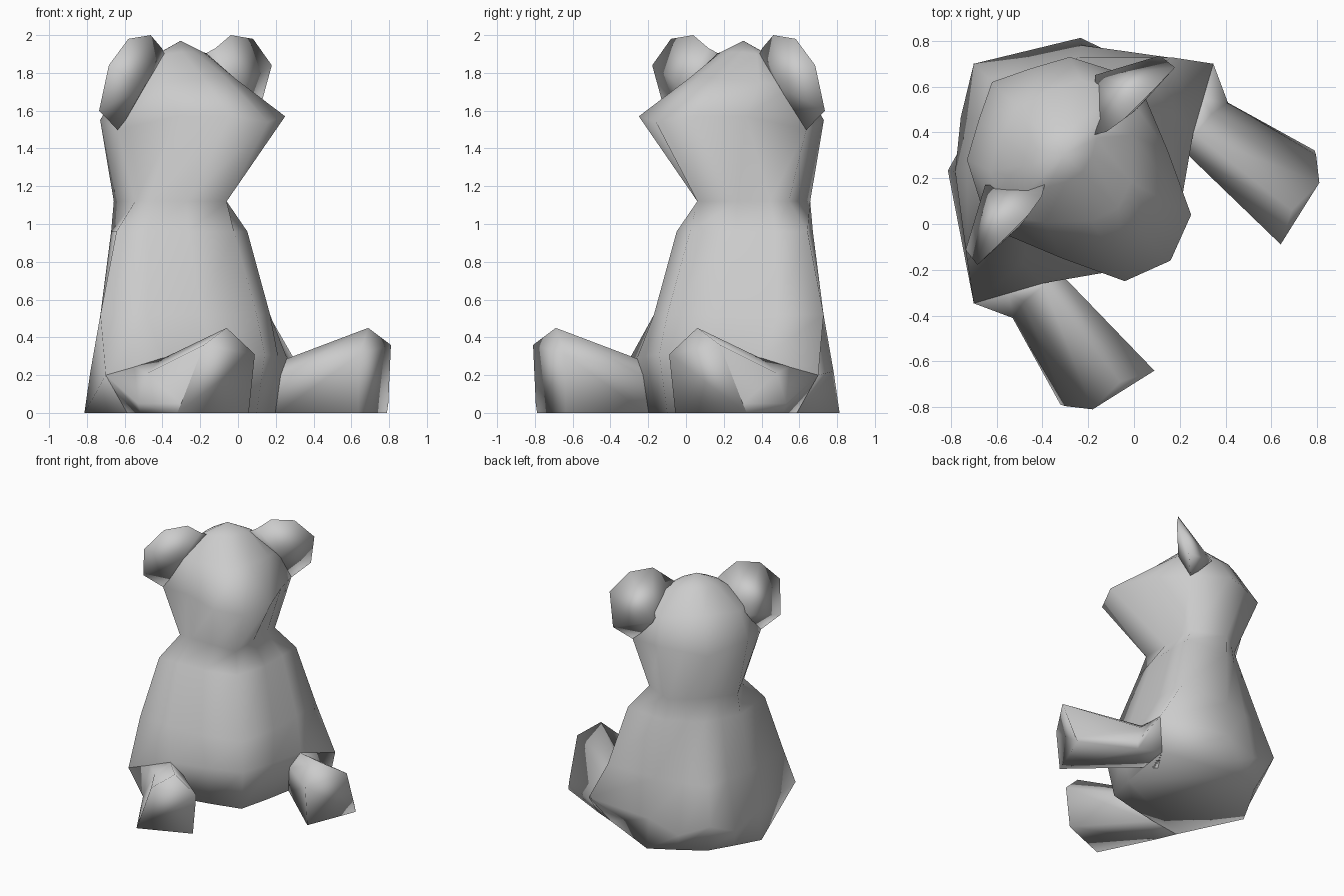
import bpy, bmesh, math

if "Cube" in bpy.data.objects:
    bpy.data.objects.remove(bpy.data.objects["Cube"])

fur = bpy.data.materials.new("plain_grey")
fur.diffuse_color = (0.6, 0.6, 0.6, 1)
fur.use_nodes = True
fur.node_tree.nodes["Principled BSDF"].inputs["Base Color"].default_value = fur.diffuse_color


# Local frame: x = sideways, f = forward (-y); the whole bear is turned 45 degrees
def finish(name, bm, mirror=False, angle=180):
    bmesh.ops.remove_doubles(bm, verts=bm.verts, dist=.0005)
    bmesh.ops.recalc_face_normals(bm, faces=bm.faces)
    mesh = bpy.data.meshes.new(name)
    bm.to_mesh(mesh)
    bm.free()
    obj = bpy.data.objects.new(name, mesh)
    bpy.context.collection.objects.link(obj)
    mesh.materials.append(fur)
    obj.rotation_euler.z = math.radians(45)
    if mirror:
        obj.modifiers.new("other_side", 'MIRROR')
    bpy.ops.object.select_all(action='DESELECT')
    obj.select_set(True)
    bpy.context.view_layer.objects.active = obj
    bpy.ops.object.shade_smooth_by_angle(angle=math.radians(angle))
    return obj


def loft(bm, rings, cap_start=True, cap_end=True):
    loops = [[bm.verts.new((s, -f, z)) for s, f, z in r] for r in rings]
    n = len(loops[0])
    for a, b in zip(loops, loops[1:]):
        for i in range(n):
            j = (i + 1) % n
            bm.faces.new((a[i], a[j], b[j], b[i]))
    if cap_start:
        bm.faces.new(loops[0])
    if cap_end:
        bm.faces.new(loops[-1])
    return loops


def whole(half):
    """Complete a half ring running from front centre to back centre."""
    return half + [(-s, f, z) for s, f, z in half[-2:0:-1]]


def level(z, *pts):
    return [(s, f, z) for s, f in pts]


neck = level(1.12, (0, -.085), (.15, -.235), (.27, -.36), (.34, -.43), (.25, -.68), (.12, -.70), (0, -.71))

# Torso: seat, hips, belly, shoulders, neck
torso = [
    level(0, (0, .14), (.2, .02), (.38, -.1), (.58, -.25), (.41, -.74), (.2, -.80), (0, -.85)),
    [(0, .2, .31), (.24, .06, .3), (.467, -.1, .29), (.74, -.25, .2), (.39, -.715, .22),
     (.205, -.865, .14), (0, -.99, .25)],
    level(.52, (0, .14), (.26, -.02), (.46, -.22), (.63, -.40), (.34, -.69), (.16, -.80), (0, -.90)),
    level(.96, (0, -.03), (.22, -.15), (.37, -.30), (.49, -.42), (.27, -.68), (.13, -.72), (0, -.76)),
    neck,
]

# Head: neck, muzzle and cheeks, brow, crown
head = [
    neck,
    [(0, .226, 1.54), (.205, .148, 1.57), (.33, -.12, 1.57), (.46, -.44, 1.50), (.318, -.714, 1.55),
     (.16, -.80, 1.54), (0, -.877, 1.52)],
    [(0, -.1, 1.78), (.12, -.14, 1.77), (.27, -.28, 1.75), (.38, -.43, 1.74), (.28, -.61, 1.73),
     (.14, -.68, 1.76), (0, -.72, 1.77)],
    [(0, -.32, 1.91), (.08, -.34, 1.91), (.15, -.38, 1.90), (.17, -.43, 1.9), (.13, -.50, 1.89),
     (.07, -.53, 1.9), (0, -.55, 1.9)],
]
bm = bmesh.new()
loft(bm, [whole(r) for r in torso], cap_end=False)
crown = loft(bm, [whole(r) for r in head], cap_start=False, cap_end=False)[-1]
top = bm.verts.new((0, .43, 1.97))
for i, v in enumerate(crown):
    bm.faces.new((v, crown[(i + 1) % len(crown)], top))
finish("torso_and_head", bm)

# Legs: root on the hip, thigh, foot sole
leg = [
    [(.36, -.2, 0), (.36, -.2, .2), (.467, -.1, .29), (.60, -.175, .245), (.74, -.25, .2), (.58, -.25, 0)],
    [(.38, -.08, 0), (.38, -.05, .2), (.467, -.09, .29), (.58, -.10, .21), (.665, -.085, .05), (.645, -.085, 0)],
    [(.41, .49, 0), (.39, .516, .31), (.53, .445, .45), (.70, .445, .36), (.775, .35, .05), (.785, .33, 0)],
]
bm = bmesh.new()
loft(bm, leg)
finish("legs", bm, mirror=True)

# Ears: thin rim, flat front, wedge-shaped back blending into the head
rim = [(.15, -.40, 1.90), (.2, -.37, 1.93), (.30, -.354, 2.0), (.467, -.354, 1.98),
       (.61, -.357, 1.84), (.60, -.44, 1.60), (.45, -.44, 1.49)]
bm = bmesh.new()
edge = [bm.verts.new((s, -f, z)) for s, f, z in rim]
for s, f, z in ((.36, -.345, 1.72), (.34, -.58, 1.68)):
    mid = bm.verts.new((s, -f, z))
    for i, v in enumerate(edge):
        bm.faces.new((v, edge[(i + 1) % len(edge)], mid))
finish("ears", bm, mirror=True)
